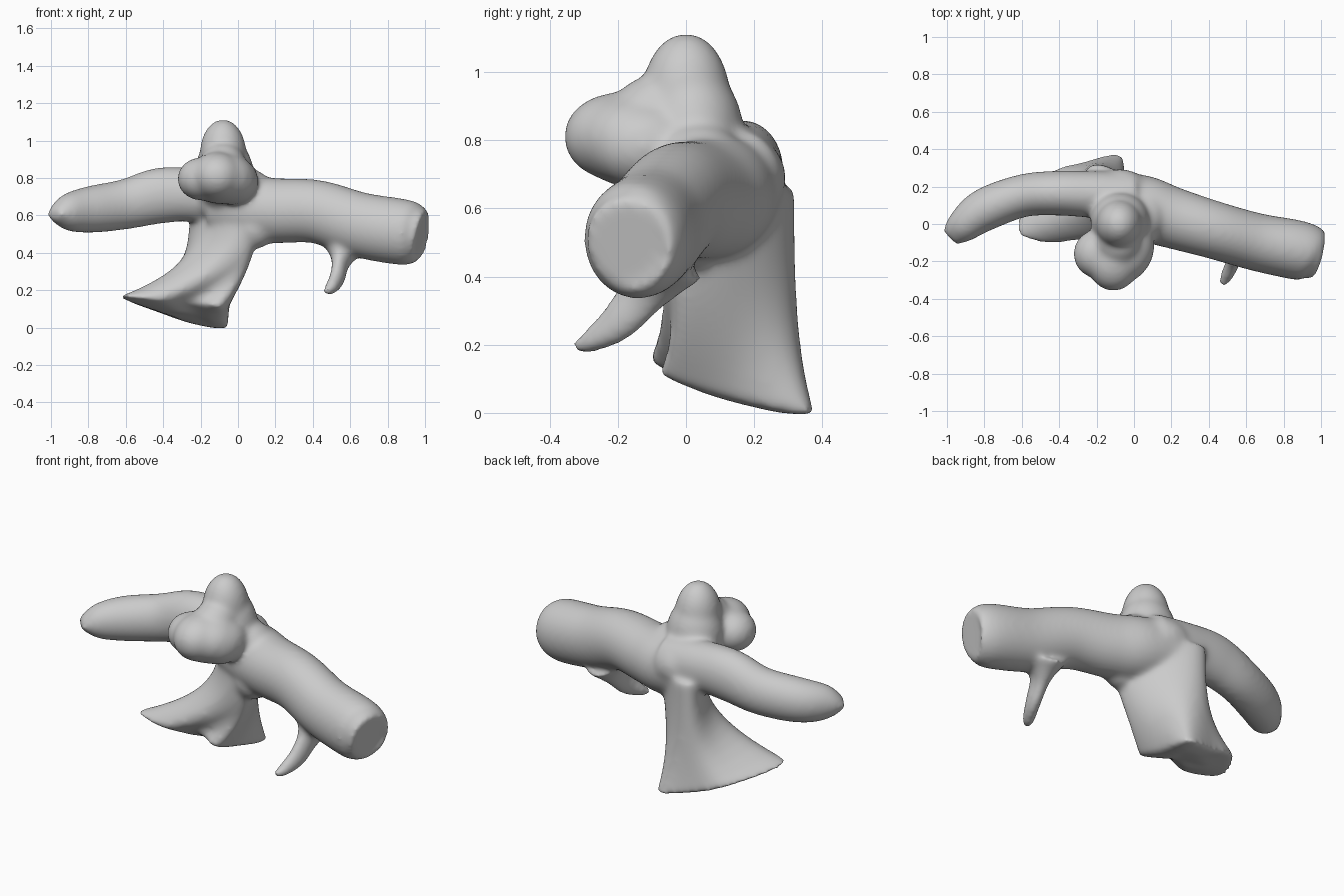
import bpy, bmesh
from math import cos, sin, pi, radians
from mathutils import Vector

if "Cube" in bpy.data.objects:
    bpy.data.objects.remove(bpy.data.objects["Cube"])

bm = bmesh.new()


def skin(rings):
    """Closed surface through a list of point rings."""
    loops = [[bm.verts.new(p) for p in ring] for ring in rings]
    n = len(loops[0])
    faces = [bm.faces.new(loops[0][::-1]), bm.faces.new(loops[-1])]
    for a, b in zip(loops, loops[1:]):
        for i in range(n):
            j = (i + 1) % n
            faces.append(bm.faces.new((a[i], a[j], b[j], b[i])))
    bmesh.ops.recalc_face_normals(bm, faces=faces)


def spline(a, b, c, d, t):
    """Smooth interpolation between b and c."""
    return b + 0.5 * t * (c - a + t * (2 * a - 5 * b + 4 * c - d + t * (3 * (b - c) + d - a)))


def limb(sections, end_normal=None, steps=6, sides=24):
    """Tube through sections of (x, y, z, side radius, height radius)."""
    s = [Vector(v) for v in sections]
    s = [2 * s[0] - s[1]] + s + [2 * s[-1] - s[-2]]
    path = [spline(*s[i:i + 4], k / steps) for i in range(len(s) - 3) for k in range(steps)]
    path.append(s[-2])
    rings = []
    for i, p in enumerate(path):
        ahead = path[min(i + 1, len(path) - 1)] - path[max(i - 1, 0)]
        tangent = Vector(ahead[:3]).normalized()
        if end_normal and i == len(path) - 1:
            tangent = Vector(end_normal).normalized()
        side = tangent.cross(Vector((0, 0, 1))).normalized()
        up = side.cross(tangent)
        rings.append([Vector(p[:3]) + side * p[3] * cos(a) + up * p[4] * sin(a)
                      for a in (2 * pi * k / sides for k in range(sides))])
    skin(rings)


def lump(centre, radii):
    """Ellipsoid."""
    made = bmesh.ops.create_uvsphere(bm, u_segments=24, v_segments=16, radius=1)
    for v in made["verts"]:
        v.co = Vector(centre) + Vector([c * r for c, r in zip(v.co, radii)])


# Thick log with a sawn, slanted end
limb([(-0.12, 0.14, 0.66, 0.15, 0.16), (0.05, 0.085, 0.635, 0.175, 0.18),
      (0.2, 0.035, 0.625, 0.165, 0.175),
      (0.42, -0.03, 0.62, 0.155, 0.17), (0.65, -0.095, 0.55, 0.155, 0.175),
      (0.85, -0.135, 0.515, 0.16, 0.178), (0.935, -0.155, 0.505, 0.152, 0.168),
      (0.98, -0.175, 0.5, 0.125, 0.135)], end_normal=(1, -0.25, -0.25))

# Thin branch, curving forward to a blunt tip
limb([(0, 0.15, 0.68, 0.13, 0.15), (-0.25, 0.16, 0.71, 0.125, 0.145),
      (-0.42, 0.165, 0.705, 0.12, 0.15), (-0.6, 0.15, 0.66, 0.115, 0.135),
      (-0.8, 0.075, 0.63, 0.115, 0.125), (-0.92, -0.015, 0.615, 0.09, 0.095),
      (-0.985, -0.075, 0.605, 0.055, 0.03)])

# Trunk, a slanting oval that flares into a ragged foot with a rounded underside
foot = [Vector(v) for v in (
    (-0.64, -0.03, 0.165), (-0.44, -0.11, 0.15), (-0.26, -0.02, 0.13), (-0.1, -0.08, 0.11),
    (-0.08, 0.13, 0.04), (-0.06, 0.37, -0.01), (-0.28, 0.33, 0.03), (-0.48, 0.26, 0.1))]
edge = [spline(foot[i - 1], foot[i], foot[(i + 1) % 8], foot[(i + 2) % 8], k / 4)
        for i in range(8) for k in range(4)]
rings = []
for step in range(13):
    t = step / 12
    ring = []
    for i, f in enumerate(edge):
        a = radians(235) + 2 * pi * i / len(edge)
        top = Vector((-0.075 + 0.185 * cos(a), 0.125 + 0.195 * sin(a - radians(42)), 0.66))
        p = top.lerp(f, t ** 2.8)
        p.z = top.z + (f.z - top.z) * t
        ring.append(p)
    rings.append(ring)
rings.append([f.lerp(Vector((-0.2, 0.17, 0.01)), 0.5) for f in edge])
skin(rings)

# Body where the limbs meet, with fillets under and over the log
lump((-0.075, 0.13, 0.69), (0.18, 0.165, 0.14))
lump((0.09, 0.01, 0.53), (0.11, 0.1, 0.11))
lump((0.05, 0.04, 0.74), (0.13, 0.13, 0.11))

# Upright knob
lump((-0.08, 0, 0.93), (0.125, 0.13, 0.185))
lump((-0.075, 0.02, 0.82), (0.16, 0.15, 0.2))
lump((-0.08, -0.09, 0.88), (0.12, 0.13, 0.11))

# Forward knob made of blended swellings
lump((-0.11, -0.2, 0.81), (0.14, 0.16, 0.13))
lump((-0.2, -0.16, 0.795), (0.125, 0.13, 0.115))
lump((-0.03, -0.12, 0.785), (0.14, 0.17, 0.13))
lump((-0.09, -0.15, 0.8), (0.185, 0.175, 0.14))

# Hooked twig below the log
limb([(0.57, -0.06, 0.46, 0.13, 0.13), (0.55, -0.12, 0.36, 0.052, 0.078),
      (0.53, -0.2, 0.265, 0.04, 0.06), (0.495, -0.28, 0.21, 0.036, 0.037),
      (0.47, -0.325, 0.19, 0.022, 0.02)])

mesh = bpy.data.meshes.new("branching_trunk")
bm.to_mesh(mesh)
bm.free()
trunk = bpy.data.objects.new("branching_trunk", mesh)
bpy.context.collection.objects.link(trunk)

# Single plain grey
grey = bpy.data.materials.new("plain_grey")
grey.use_nodes = True
colour = (0.6, 0.6, 0.6, 1)
grey.diffuse_color = colour
grey.node_tree.nodes["Principled BSDF"].inputs["Base Color"].default_value = colour
mesh.materials.append(grey)

# Fuse the parts and soften the joins
fuse = trunk.modifiers.new("fuse", "REMESH")
fuse.mode = "VOXEL"
fuse.voxel_size = 0.012
fuse.use_smooth_shade = True
soften = trunk.modifiers.new("soften", "SMOOTH")
soften.factor = 0.5
soften.iterations = 28
